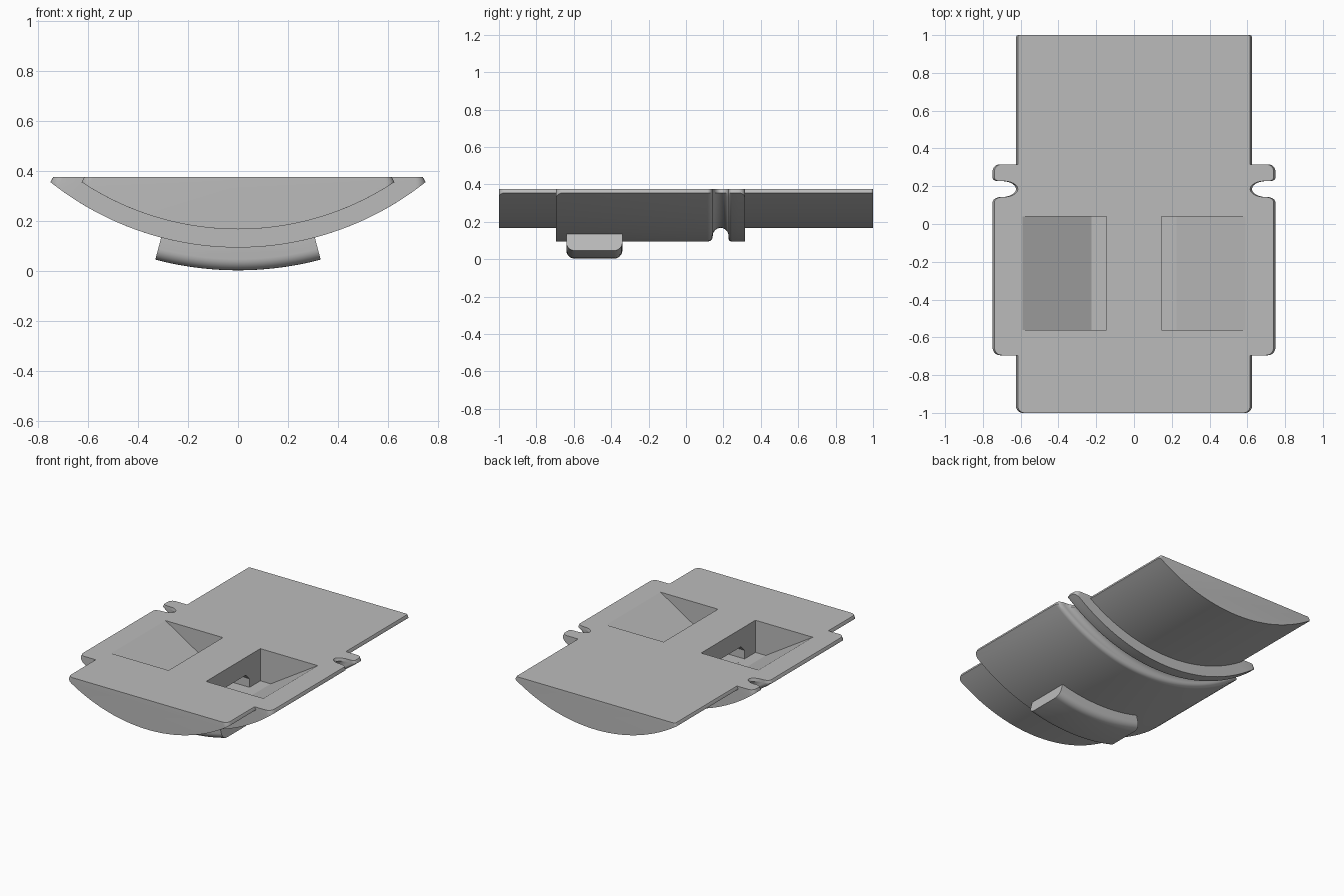
import bpy, bmesh, math

if "Cube" in bpy.data.objects:
    bpy.data.objects.remove(bpy.data.objects["Cube"])

AXIS_Z = 1.298      # height of the axis the curved underside turns about
TOP, RIM = 0.375, 0.355
R_IN, R_OUT, R_LUG = 1.131, 1.204, 1.295

grey = bpy.data.materials.new("grey")
grey.diffuse_color = (0.5, 0.5, 0.5, 1)
grey.use_nodes = True
grey.node_tree.nodes["Principled BSDF"].inputs["Base Color"].default_value = grey.diffuse_color


def loft(name, sections):
    """Skin a list of equal-length closed loops into a capped solid."""
    bm = bmesh.new()
    rings = [[bm.verts.new(p) for p in s] for s in sections]
    n = len(rings[0])
    for a, b in zip(rings, rings[1:]):
        for i in range(n):
            j = (i + 1) % n
            bm.faces.new((a[i], a[j], b[j], b[i]))
    bm.faces.new(rings[0])
    bm.faces.new(rings[-1][::-1])
    bmesh.ops.remove_doubles(bm, verts=bm.verts, dist=1e-5)
    bmesh.ops.dissolve_degenerate(bm, dist=1e-5, edges=bm.edges)
    bmesh.ops.recalc_face_normals(bm, faces=bm.faces)
    me = bpy.data.meshes.new(name)
    bm.to_mesh(me)
    bm.free()
    ob = bpy.data.objects.new(name, me)
    bpy.context.collection.objects.link(ob)
    me.materials.append(grey)
    return ob


def smooth(ob):
    bpy.ops.object.select_all(action='DESELECT')
    ob.select_set(True)
    bpy.context.view_layer.objects.active = ob
    bpy.ops.object.shade_smooth_by_angle(angle=math.radians(30))


def body_section(y, r, inset=0.0, n=40):
    """Round-bottomed slice with a flat top and narrow slanted rims."""
    xe = math.sqrt(r * r - (AXIS_Z - RIM) ** 2) - inset
    pts = []
    for i in range(n + 1):
        x = xe * (2 * i / n - 1)
        pts.append((x, y, AXIS_Z - math.sqrt(r * r - x * x)))
    pts += [(xe, y, RIM + 1e-3), (xe - 0.01, y, TOP),
            (-xe + 0.01, y, TOP), (-xe, y, RIM + 1e-3)]
    return pts


def corner(y, r, radius, direction, steps=6):
    """Slices rounding a plan corner; direction +1 starts at y, -1 ends at y."""
    out = []
    for i in range(steps + 1):
        a = math.pi / 2 * i / steps
        out.append(body_section(y + direction * radius * (1 - math.cos(a)), r,
                                radius * (1 - math.sin(a))))
    return out if direction > 0 else out[::-1]


# body: narrow front, wide middle with a round groove, narrow back
s = corner(-1, R_IN, 0.035, 1) + [body_section(-0.695, R_IN)]
s += corner(-0.695, R_OUT, 0.04, 1)
gy, gr, fl, fr = 0.185, 0.042, 0.028, 0.018
for i in range(7):                                  # front lip of groove
    a = math.pi / 2 * i / 6
    s.append(body_section(gy - gr - fl + fl * math.sin(a),
                          R_OUT - fl * (1 - math.cos(a))))
for i in range(13):                                 # groove bottom
    a = math.pi * i / 12
    s.append(body_section(gy - gr * math.cos(a), R_IN + gr - gr * math.sin(a)))
for i in range(7):                                  # back lip of groove
    a = math.pi / 2 * i / 6
    s.append(body_section(gy + gr + fr * (1 - math.cos(a)),
                          R_OUT - fr * (1 - math.sin(a))))
s += corner(0.315, R_OUT, 0.035, -1)
s += [body_section(0.315, R_IN)]
s += corner(1, R_IN, 0.012, -1)
body = loft("body", s)

# wedge pockets joined by a low tunnel under the middle bridge
wedge = [(0.145, 0.45), (0.145, 0.15), (0.225, 0.15), (0.711, 0.45)]
cutters = []
for side in (-1, 1):
    cutters.append(loft("pocket_cutter",
                        [[(side * x, y, z) for x, z in wedge] for y in (-0.56, 0.04)]))
tunnel = [(-0.44, 0.1502), (-0.08, 0.1502), (-0.08, 0.21), (-0.12, 0.25),
          (-0.40, 0.25), (-0.44, 0.21)]
cutters.append(loft("tunnel_cutter",
                    [[(x, y, z) for y, z in tunnel] for x in (-0.19, 0.19)]))
bpy.context.view_layer.objects.active = body
for c in cutters:
    m = body.modifiers.new("cut", 'BOOLEAN')
    m.operation, m.solver, m.object = 'DIFFERENCE', 'EXACT', c
    bpy.ops.object.modifier_apply(modifier=m.name)
for c in cutters:
    bpy.data.objects.remove(c)
smooth(body)


# locating lug under the front half
def lug_section(y, r, n=20, half=math.radians(14.77)):
    def arc(rad):
        return [(rad * math.sin(half * (2 * i / n - 1)), y,
                 AXIS_Z - rad * math.cos(half * (2 * i / n - 1))) for i in range(n + 1)]
    return arc(r) + arc(1.195)[::-1]


rad = 0.045
front = [(-0.64 + rad * (1 - math.cos(a)), R_LUG - rad * (1 - math.sin(a)))
         for a in (math.pi / 2 * i / 6 for i in range(7))]
back = [(-0.98 - y, r) for y, r in reversed(front)]
lug = loft("locating_lug", [lug_section(y, r) for y, r in front + back])
smooth(lug)
